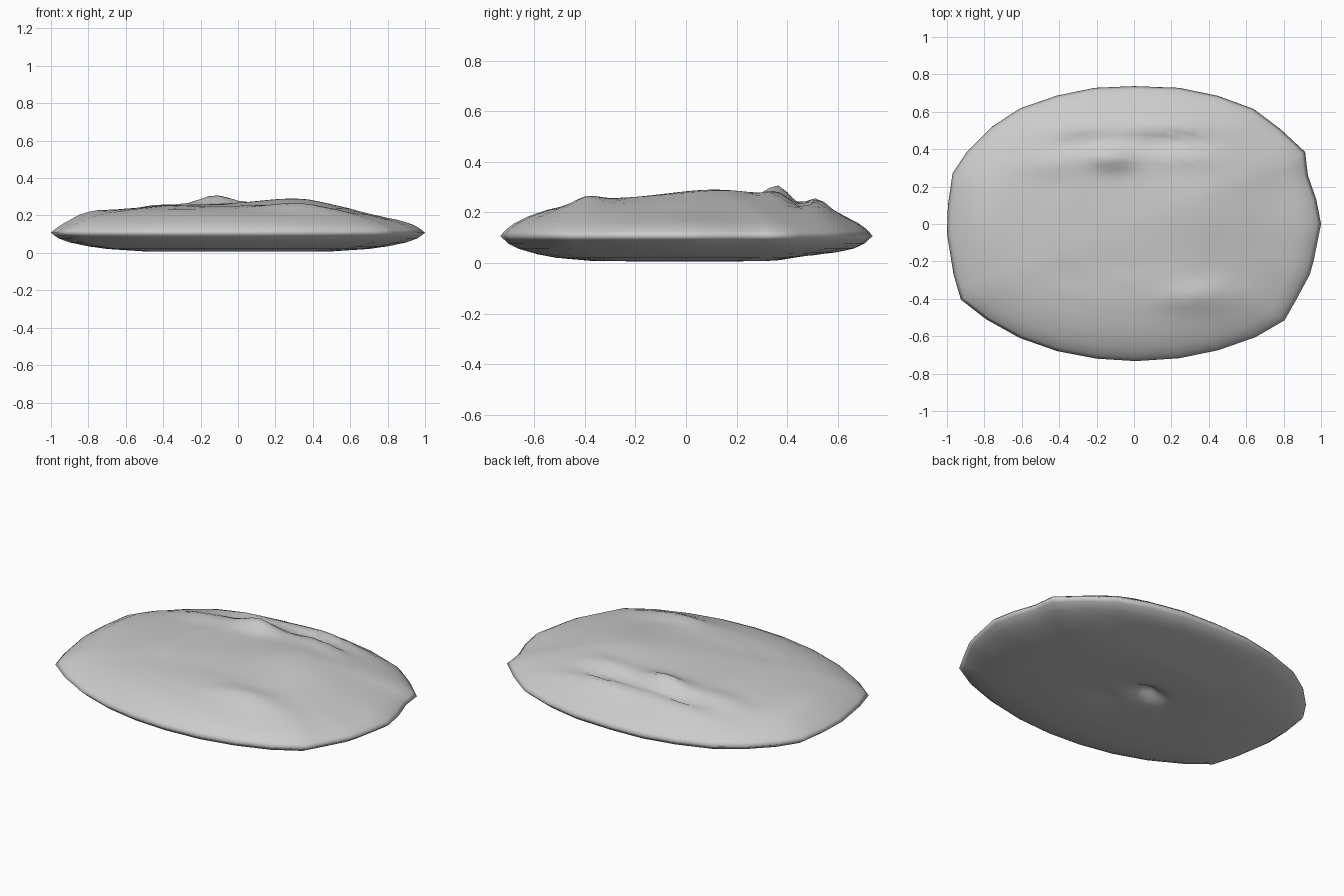
import bpy, bmesh, math

if "Cube" in bpy.data.objects:
    bpy.data.objects.remove(bpy.data.objects["Cube"])

# Rim outline seen from above, counter-clockwise from the right tip
OUTLINE = [(1, 0), (.975, .13), (.93, .26), (.915, .385), (.78, .51), (.64, .615),
           (.45, .685), (.24, .728), (0, .737), (-.21, .728), (-.41, .687), (-.61, .618),
           (-.76, .52), (-.89, .39), (-.97, .27), (-.995, .1), (-1, -.05), (-.965, -.27),
           (-.925, -.405), (-.79, -.51), (-.61, -.61), (-.41, -.68), (-.2, -.72),
           (.01, -.733), (.24, -.718), (.45, -.675), (.65, -.605), (.805, -.515),
           (.87, -.4), (.94, -.27), (.96, -.2)]

# Height against distance from the centre (0) to the rim (1)
TOP = [(0, .262), (.4, .255), (.6, .235), (.75, .21), (.85, .185), (.93, .155), (.975, .13), (1, .107)]
BOTTOM = [(0, .006), (.5, .008), (.7, .021), (.8, .035), (.9, .056), (.96, .078), (1, .107)]

# Soft lumps and creases: x, y, width x, width y, height
TOP_LUMPS = [(-.8, 0, .13, .3, .022), (.33, -.39, .2, .08, .03), (.3, .12, .25, .25, .034),
             (-.12, .36, .13, .06, .06), (-.45, .33, .2, .07, .022), (.25, .36, .2, .06, .028),
             (.2, .52, .3, .06, .036), (-.3, .5, .25, .06, .02), (.22, .44, .2, .03, -.022),
             (-.25, .44, .15, .025, -.022), (.75, 0, .15, .4, -.012), (-.2, -.25, .3, .1, -.008)]
BOTTOM_LUMPS = [(-.05, .05, .09, .06, .06), (.1, -.1, .1, .06, .012), (0, .5, .5, .12, .012)]


def profile(points, t):
    for (a, za), (b, zb) in zip(points, points[1:]):
        if t <= b:
            return za + (zb - za) * (t - a) / (b - a)
    return points[-1][1]


def lumps(items, x, y):
    return sum(h * math.exp(-((x - cx) / w) ** 2 - ((y - cy) / d) ** 2)
               for cx, cy, w, d, h in items)


def height(points, items, x, y, t):
    fade = min(1, (1 - t) * 8)
    return max(0, profile(points, t) + fade * lumps(items, x, y))


# Split every outline edge in two for a finer skin
rim = []
for i, (x, y) in enumerate(OUTLINE):
    nx, ny = OUTLINE[(i + 1) % len(OUTLINE)]
    rim += [(x, y), ((x + nx) / 2, (y + ny) / 2)]
n = len(rim)

# Closed lumpy slab: concentric rings, top centre to rim to bottom centre
bm = bmesh.new()
steps = [i / 20 for i in range(1, 19)] + [.93, .96, .98]
rings = [(t, TOP, TOP_LUMPS) for t in steps] + [(1, TOP, TOP_LUMPS)]
rings += [(t, BOTTOM, BOTTOM_LUMPS) for t in reversed(steps)]
loops = [[bm.verts.new((x * t, y * t, height(p, l, x * t, y * t, t))) for x, y in rim]
         for t, p, l in rings]
for a, b in zip(loops, loops[1:]):
    for i in range(n):
        j = (i + 1) % n
        bm.faces.new((a[i], b[i], b[j], a[j]))
for loop, p, l in ((loops[0], TOP, TOP_LUMPS), (loops[-1], BOTTOM, BOTTOM_LUMPS)):
    c = bm.verts.new((0, 0, height(p, l, 0, 0, 0)))
    for i in range(n):
        bm.faces.new((c, loop[i], loop[(i + 1) % n]))
bmesh.ops.recalc_face_normals(bm, faces=bm.faces)

mesh = bpy.data.meshes.new("flat_stone")
bm.to_mesh(mesh)
bm.free()
stone = bpy.data.objects.new("flat_stone", mesh)
bpy.context.collection.objects.link(stone)
for f in mesh.polygons:
    f.use_smooth = True
